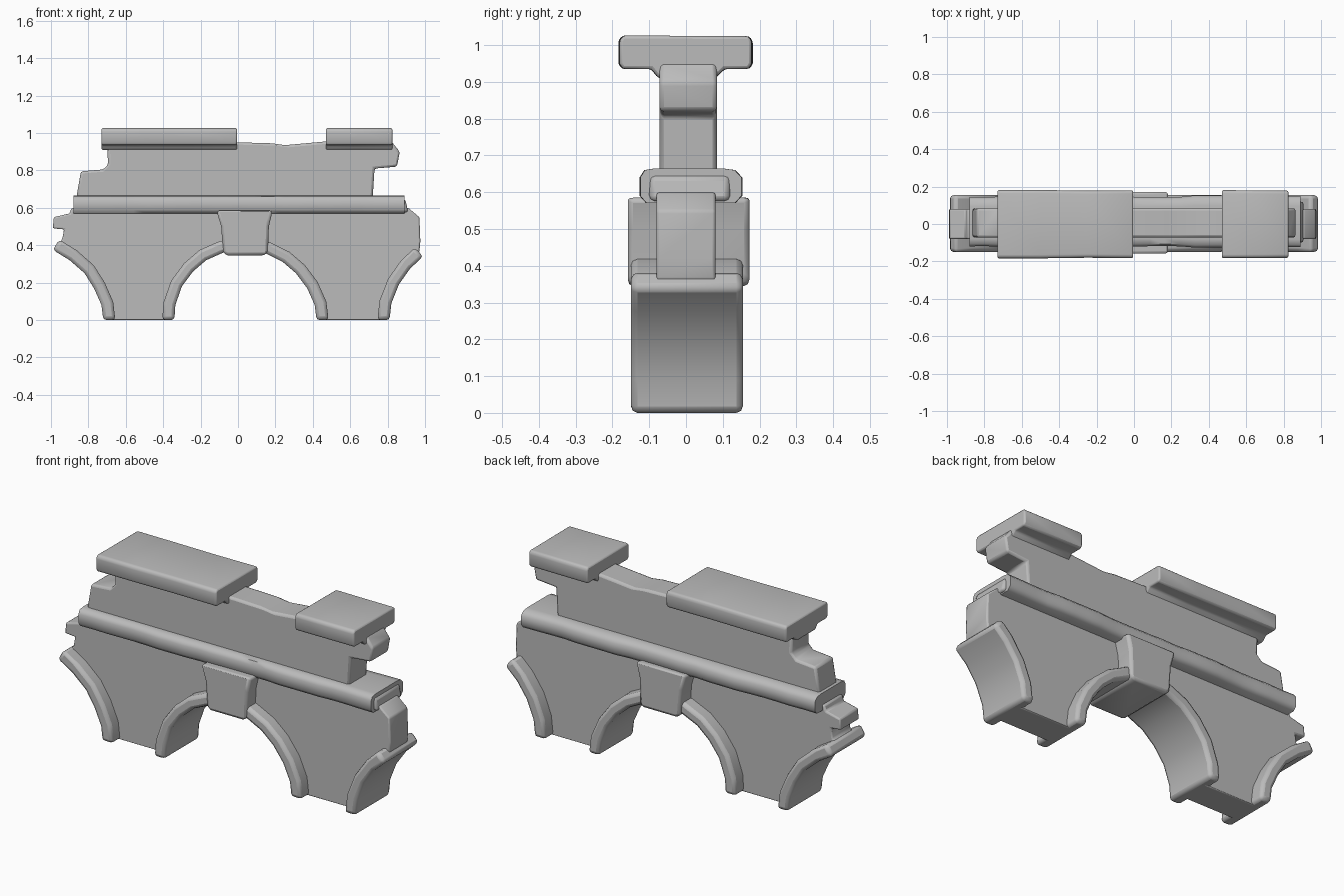
import bpy
import bmesh
import math
import random
from mathutils import Vector

random.seed(4)
cube = bpy.data.objects.get("Cube")
if cube:
    bpy.data.objects.remove(cube, do_unlink=True)

stone = bpy.data.materials.new("grey stone")
stone.use_nodes = True
GREY = (0.5, 0.5, 0.5, 1)
stone.diffuse_color = GREY
stone.node_tree.nodes["Principled BSDF"].inputs["Base Color"].default_value = GREY
stone.node_tree.nodes["Principled BSDF"].inputs["Roughness"].default_value = 0.9


def finish(name, bm, bevel, angle=50):
    bmesh.ops.recalc_face_normals(bm, faces=bm.faces)
    mesh = bpy.data.meshes.new(name)
    bm.to_mesh(mesh)
    bm.free()
    mesh.materials.append(stone)
    obj = bpy.data.objects.new(name, mesh)
    bpy.context.collection.objects.link(obj)
    if bevel:
        mod = obj.modifiers.new("Worn edges", 'BEVEL')
        mod.width = bevel
        mod.segments = 2
        mod.limit_method = 'ANGLE'
        mod.angle_limit = math.radians(35)
    bpy.ops.object.select_all(action='DESELECT')
    obj.select_set(True)
    bpy.context.view_layer.objects.active = obj
    bpy.ops.object.shade_smooth_by_angle(angle=math.radians(angle))
    return obj


def extrude_outline(name, outline, y0, y1, bevel=0.0):
    """Front outline in x and z, extruded through the depth."""
    bm = bmesh.new()
    face = bm.faces.new([bm.verts.new((x, y0, z)) for x, z in outline])
    new = bmesh.ops.extrude_face_region(bm, geom=[face])["geom"]
    verts = [v for v in new if isinstance(v, bmesh.types.BMVert)]
    bmesh.ops.translate(bm, verts=verts, vec=(0, y1 - y0, 0))
    bmesh.ops.triangulate(bm, faces=[f for f in bm.faces if len(f.verts) > 4])
    return finish(name, bm, bevel)


def loft_x(name, section, xs, wobble, bevel=0.0):
    """Cross-section in y and z, carried along x with a little wear."""
    bm = bmesh.new()
    rings = []
    for x in xs:
        s = 1 + random.uniform(-wobble, wobble)
        rings.append([bm.verts.new((x, y * s, z)) for y, z in section])
    n = len(section)
    for a, b in zip(rings, rings[1:]):
        for i in range(n):
            bm.faces.new((a[i], a[(i + 1) % n], b[(i + 1) % n], b[i]))
    bm.faces.new(rings[0])
    bm.faces.new(rings[-1])
    return finish(name, bm, bevel)


# Arch curves, from the lower surface of each arch
middle = [(-0.34, 0), (-0.335, 0.08), (-0.30, 0.18), (-0.24, 0.26), (-0.17, 0.32),
          (-0.08, 0.36), (0.04, 0.37), (0.15, 0.355), (0.24, 0.31), (0.31, 0.25),
          (0.37, 0.17), (0.41, 0.08), (0.42, 0)]
left_half = [(-0.99, 0.375), (-0.90, 0.32), (-0.82, 0.25), (-0.77, 0.17),
             (-0.73, 0.08), (-0.72, 0)]
right_half = [(0.81, 0), (0.82, 0.09), (0.86, 0.19), (0.92, 0.275), (0.99, 0.34)]


def offset(curve, d):
    """Curve moved to its upper side by d."""
    out = []
    for i, p in enumerate(curve):
        a = Vector(curve[max(i - 1, 0)])
        b = Vector(curve[min(i + 1, len(curve) - 1)])
        t = (b - a).normalized()
        q = Vector(p) + Vector((-t.y, t.x)) * d
        out.append((q.x, max(q.y, 0) if p[1] > 0 else 0))
    return out


for name, curve in (("middle_arch", middle), ("right_end_arch", left_half),
                    ("left_end_arch", right_half)):
    band = curve + offset(curve, 0.065)[::-1]
    extrude_outline(name, band, -0.15, 0.155, 0.018)

# Recessed wall between the arches, with broken ends
inner = [offset(c, 0.03) for c in (left_half, middle, right_half)]
web = inner[0] + inner[1] + inner[2]
web += [(0.975, 0.42), (0.97, 0.55), (0.91, 0.60), (-0.89, 0.60), (-0.90, 0.57),
        (-0.985, 0.55), (-0.99, 0.49), (-0.93, 0.485), (-0.94, 0.43)]
extrude_outline("recessed_wall", web, -0.08, 0.08, 0.008)

# Keystone block over the middle arch, wider at the top
extrude_outline("keystone", [(-0.08, 0.36), (-0.055, 0.345), (0.14, 0.345), (0.16, 0.365),
                             (0.165, 0.5), (0.185, 0.585), (-0.115, 0.585), (-0.09, 0.5)],
                -0.158, 0.172, 0.015)

# Worn ledge running the whole length
ledge = [(-0.105, 0.57), (0.13, 0.57), (0.148, 0.59), (0.148, 0.64), (0.13, 0.66),
         (0.095, 0.665), (-0.08, 0.665), (-0.11, 0.66), (-0.122, 0.64), (-0.122, 0.59)]
loft_x("ledge", ledge, [-0.88 + i * 1.77 / 22 for i in range(23)], 0.04)
extrude_outline("ledge_end", [(0.84, 0.58), (0.91, 0.575), (0.895, 0.645), (0.84, 0.66)],
                -0.10, 0.12, 0.015)

# Upper wall with broken ends and a worn top
upper = [(-0.865, 0.65), (-0.84, 0.795), (-0.72, 0.805), (-0.695, 0.83), (-0.70, 0.96),
         (0.0, 0.95), (0.18, 0.945), (0.25, 0.935), (0.36, 0.945), (0.47, 0.955),
         (0.82, 0.955), (0.865, 0.90), (0.85, 0.82), (0.73, 0.81), (0.72, 0.65)]
extrude_outline("upper_wall", upper, -0.072, 0.084, 0.012)

# Coping stones with flared undersides
coping = [(-0.075, 0.91), (0.08, 0.91), (0.105, 0.935), (0.172, 0.935), (0.18, 0.95),
          (0.18, 1.012), (0.17, 1.024), (-0.17, 1.026), (-0.182, 1.014), (-0.182, 0.95),
          (-0.174, 0.935), (-0.095, 0.935)]
loft_x("right_coping", coping, [-0.73, -0.5, -0.25, -0.005], 0.012, 0.012)
loft_x("left_coping", coping, [0.47, 0.65, 0.825], 0.012, 0.012)
